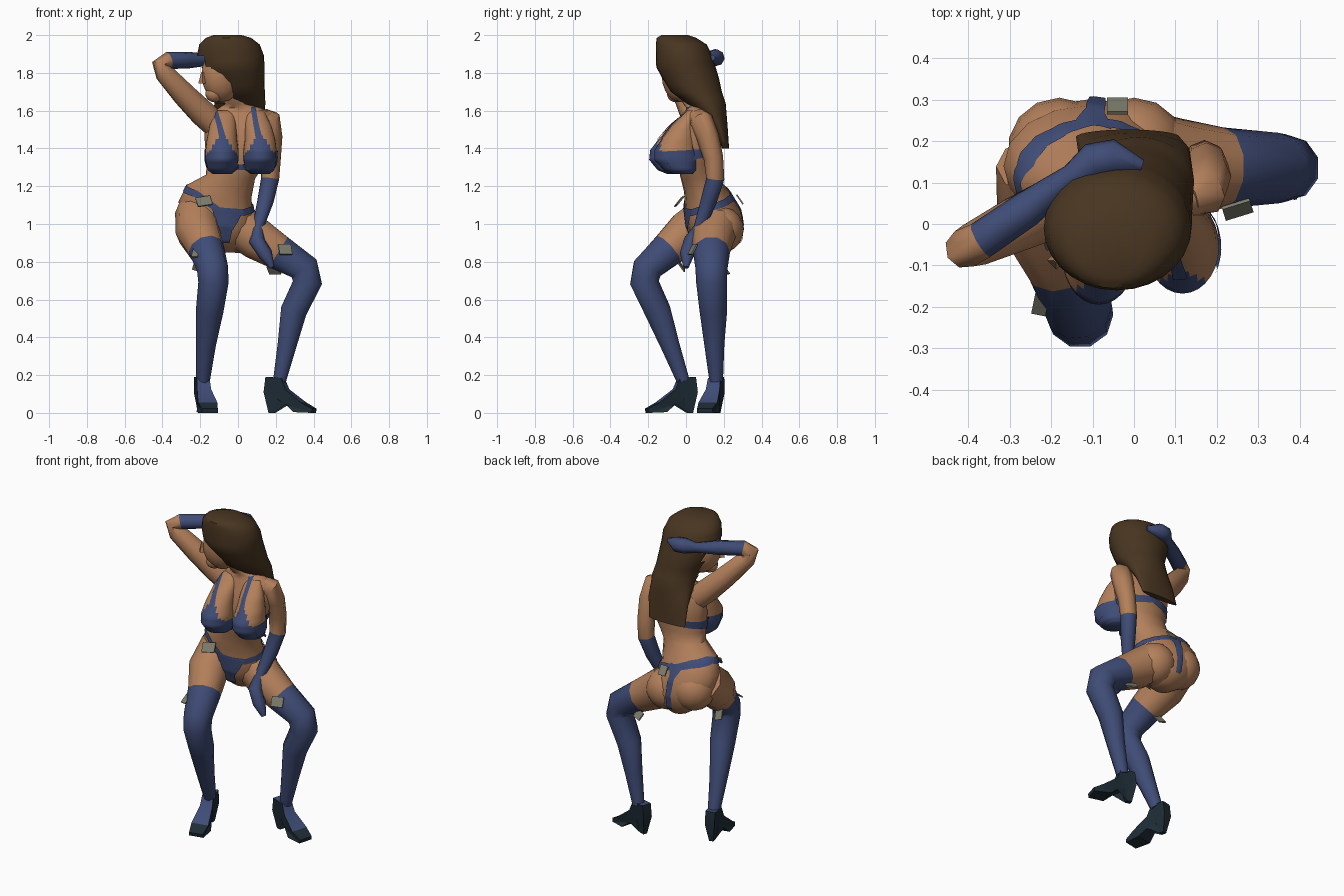
import bpy, bmesh, math
from mathutils import Vector, Matrix
from mathutils.bvhtree import BVHTree

if "Cube" in bpy.data.objects:
    bpy.data.objects.remove(bpy.data.objects["Cube"])


def mat(name, rgb):
    m = bpy.data.materials.new(name)
    m.diffuse_color = (*rgb, 1)
    m.use_nodes = True
    m.node_tree.nodes["Principled BSDF"].inputs["Base Color"].default_value = m.diffuse_color
    return m


SKIN = mat("skin", (0.45, 0.215, 0.105))
BLUE = mat("blue_fabric", (0.050, 0.072, 0.182))
HAIR = mat("brown_hair", (0.066, 0.036, 0.015))
SHOE = mat("dark_shoe", (0.013, 0.025, 0.036))
CLIP = mat("grey_clip", (0.20, 0.20, 0.15))


def finish(name, bm, mats, angle=50):
    bmesh.ops.recalc_face_normals(bm, faces=bm.faces)
    me = bpy.data.meshes.new(name)
    bm.to_mesh(me)
    bm.free()
    for m in mats:
        me.materials.append(m)
    me.shade_smooth()
    me.set_sharp_from_angle(angle=math.radians(angle))
    ob = bpy.data.objects.new(name, me)
    bpy.context.collection.objects.link(ob)
    return ob


def skin_rings(bm, rings, first_blue=99):
    """Bridge rings of points, cap both ends; faces from first_blue on use slot 1."""
    vs = [[bm.verts.new(p) for p in r] for r in rings]
    n = len(vs[0])
    for k in range(len(vs) - 1):
        for i in range(n):
            j = (i + 1) % n
            f = bm.faces.new((vs[k][i], vs[k][j], vs[k + 1][j], vs[k + 1][i]))
            f.material_index = int(k >= first_blue)
    bm.faces.new(vs[0][::-1])
    bm.faces.new(vs[-1]).material_index = int(len(vs) - 1 >= first_blue)


def loft(bm, rows, n, sub=1):
    """Stack of tilted ellipses: z, cx, cy, rx, ry, tilt; sub adds in-between rings."""
    full = []
    for a, b in zip(rows, rows[1:]):
        full += [[p + (q - p) * i / sub for p, q in zip(a, b)] for i in range(sub)]
    full.append(rows[-1])
    ang = [2 * math.pi * i / n for i in range(n)]
    skin_rings(bm, [[(cx + rx * math.cos(q), cy + ry * math.sin(q), z - t * rx * math.cos(q)) for q in ang]
                    for z, cx, cy, rx, ry, t in full])


def tube(name, path, ref, first_blue, n=10):
    """Limb along x, y, z, radius points; blue from ring first_blue on."""
    pts = [Vector(p[:3]) for p in path]
    rings = []
    for k, p in enumerate(pts):
        a, b = pts[max(k - 1, 0)], pts[min(k + 1, len(pts) - 1)]
        t = ((p - a).normalized() + (b - p).normalized()).normalized()
        s = Vector(ref)
        s = (s - t * s.dot(t)).normalized()
        w = t.cross(s)
        rings.append([p + path[k][3] * (s * math.cos(q) + w * math.sin(q))
                      for q in (2 * math.pi * i / n for i in range(n))])
    bm = bmesh.new()
    skin_rings(bm, rings, first_blue)
    return finish(name, bm, [SKIN, BLUE])


def ball(name, c, r, turn=0):
    bm = bmesh.new()
    m = Matrix.Translation(c) @ Matrix.Rotation(turn, 4, 'Z') @ Matrix.Diagonal((*r, 1))
    bmesh.ops.create_uvsphere(bm, u_segments=14, v_segments=10, radius=1, matrix=m)
    return finish(name, bm, [SKIN])


# torso from hips to neck
bm = bmesh.new()
loft(bm, [(0.85, -0.08, 0.17, .06, .06, 0), (0.91, -0.09, 0.165, .14, .125, 0),
          (0.99, -0.10, 0.155, .20, .147, .1), (1.08, -0.115, 0.14, .20, .145, .2),
          (1.17, -0.10, 0.11, .17, .12, .22), (1.25, -0.04, 0.07, .13, .10, .08),
          (1.32, -0.01, 0.055, .155, .10, 0), (1.42, 0, 0.06, .175, .11, 0),
          (1.52, 0.005, 0.065, .185, .095, 0), (1.585, 0.015, 0.065, .17, .07, 0),
          (1.615, 0.01, 0.06, .11, .058, 0), (1.635, -0.01, 0.04, .06, .055, 0),
          (1.72, -0.05, 0.0, .05, .05, 0)], 16)
body = [finish("torso", bm, [SKIN])]

# buttocks
for side, c in (("right", (-0.18, 0.18, 1.01)), ("left", (0.0, 0.18, 0.97))):
    body.append(ball(side + "_buttock", c, (.125, .125, .125)))

# bust sloping down from the collar, with triangle cups
BUST = [(1.265, 0, -.05, .05, .05), (1.285, 0, -.065, .075, .085), (1.34, 0, -.08, .088, .115),
        (1.39, 0, -.078, .088, .112), (1.45, 0, -.055, .08, .09), (1.52, .005, -.02, .07, .065),
        (1.60, .015, .035, .05, .03)]
for side, cx, cy, lean in (("right", -0.085, 0, 1), ("left", 0.117, 0.035, -2)):
    bm = bmesh.new()
    loft(bm, [(z, cx + lean * x, cy * (1 - (z - 1.265) / .335) + y, rx, ry, 0) for z, x, y, rx, ry in BUST], 28, 4)
    for f in bm.faces:
        p = f.calc_center_median()
        f.material_index = int(p.z < 1.47 and abs(p.x - cx) < .72 * (1.48 - p.z))
    body.append(finish(side + "_bust", bm, [SKIN, BLUE]))

# legs with stockings
legs = [tube("right_leg", [
    (-0.215, 0.14, 1.06, .118), (-0.213, 0.01, 0.96, .118), (-0.168, -0.095, 0.865, .097),
    (-0.135, -0.205, 0.765, .083), (-0.130, -0.22, 0.69, .080), (-0.15, -0.15, 0.54, .073),
    (-0.17, -0.085, 0.36, .053), (-0.185, -0.015, 0.17, .036)], (1, 0, 0), 2),
    tube("left_leg", [
    (0.01, 0.16, 0.985, .118), (0.10, 0.14, 0.92, .116), (0.215, 0.135, 0.85, .098),
    (0.35, 0.135, 0.765, .085), (0.368, 0.135, 0.69, .081), (0.295, 0.145, 0.54, .073),
    (0.26, 0.15, 0.36, .053), (0.22, 0.16, 0.17, .036)], (0, 1, 0), 2)]

# arms with long gloves
tube("right_arm", [
    (-0.13, 0.06, 1.53, .07), (-0.18, 0.045, 1.58, .075), (-0.28, 0.0, 1.68, .067),
    (-0.385, -0.05, 1.795, .055), (-0.41, -0.06, 1.845, .048), (-0.37, -0.04, 1.865, .046),
    (-0.26, 0.035, 1.868, .044), (-0.15, 0.115, 1.87, .030), (-0.10, 0.15, 1.88, .046),
    (-0.05, 0.160, 1.88, .045), (0.02, 0.14, 1.88, .015)], (-.5, .86, -.1), 5, 8)
tube("left_arm", [
    (0.13, 0.065, 1.57, .045), (0.165, 0.08, 1.55, .063), (0.175, 0.115, 1.46, .06),
    (0.175, 0.145, 1.35, .052), (0.170, 0.155, 1.24, .048), (0.145, 0.12, 1.12, .043),
    (0.105, 0.07, 0.98, .030), (0.10, 0.03, 0.91, .042), (0.145, 0.005, 0.84, .038),
    (0.18, 0.0, 0.77, .014)], (1, 0, 0), 4, 8)

# head turned to one side, chin and nose
ball("head", (-0.085, -0.03, 1.79), (.115, .095, .145), math.radians(30))
ball("chin", (-0.125, -0.055, 1.69), (.05, .045, .045), math.radians(30))
bm = bmesh.new()
bmesh.ops.create_cone(bm, segments=4, radius1=.022, radius2=.006, depth=.06, cap_ends=True,
                      matrix=Matrix.Translation((-0.188, -0.088, 1.775)))
finish("nose", bm, [SKIN])

# long hair, open around the face
bm = bmesh.new()
loft(bm, [(1.40, -.015, .21, .125, .018, 0), (1.52, .0, .175, .135, .045, 0),
          (1.64, .01, .105, .135, .105, 0), (1.70, .0, .055, .142, .135, 0),
          (1.77, -.02, .025, .16, .15, 0), (1.83, -.035, .0, .175, .157, 0),
          (1.89, -.04, -.01, .178, .15, 0), (1.95, -.045, -.025, .16, .135, 0),
          (1.985, -.05, -.05, .12, .105, 0), (2.0, -.055, -.06, .075, .07, 0)], 28, 2)
gone = []
for f in bm.faces:
    p = f.calc_center_median()
    az = math.degrees(math.atan2(p.y - 0.02, p.x + 0.02)) % 360
    right_edge = 222 + max(0, 1.82 - p.z) * 260
    if 1.58 < p.z < 1.89 and 158 < az < right_edge:
        gone.append(f)
bmesh.ops.delete(bm, geom=gone, context='FACES')
finish("hair", bm, [HAIR])

# shoes: heeled side profile with a width for each point, blue instep
PROFILE = [(0, 0, .013), (.03, 0, .013), (.05, .075, .024), (.10, .045, .036), (.15, .004, .052),
           (.245, 0, .044), (.25, .022, .042), (.19, .055, .052), (.10, .125, .038),
           (.075, .185, .034), (-.012, .19, .030), (-.022, .11, .030)]
for side, heel, toe in (("right", (-0.20, 0.035), (-0.15, -0.20)), ("left", (0.165, 0.17), (0.385, 0.105))):
    d = (Vector(toe) - Vector(heel)).normalized()
    bm = bmesh.new()
    sides = [[bm.verts.new((heel[0] + d.x * u - s * d.y * w, heel[1] + d.y * u + s * d.x * w, z))
              for u, z, w in PROFILE] for s in (-1, 1)]
    n = len(PROFILE)
    for i in range(n):
        j = (i + 1) % n
        f = bm.faces.new((sides[0][i], sides[0][j], sides[1][j], sides[1][i]))
        f.material_index = int(i in (7, 8, 9))
    caps = [bm.faces.new(sides[0][::-1]), bm.faces.new(sides[1])]
    bmesh.ops.triangulate(bm, faces=caps)
    finish(side + "_shoe", bm, [SHOE, BLUE], 30)


def surface(obs):
    verts, polys = [], []
    for ob in obs:
        base = len(verts)
        verts += [v.co.copy() for v in ob.data.vertices]
        polys += [[base + i for i in p.vertices] for p in ob.data.polygons]
    return BVHTree.FromPolygons(verts, polys)


# surfaces used to lay the straps on
TRUNK, WHOLE = surface(body), surface(body + legs)


def around(cx, cy):
    """Place (arc length, z) on the body, seen inward to a vertical axis."""
    def place(u, z):
        d = Vector((math.cos(u / 0.17), math.sin(u / 0.17), 0))
        return Vector((cx, cy, z)) + d, -d
    return place


def front(u, z):
    return Vector((u, -1, z)), Vector((0, 1, 0))


def ribbon(name, place, pts, tree=TRUNK, lift=.007, steps=8, across=4):
    """Cloth strip through (u, z, half width) points, wrapped on the body."""
    path = []
    for a, b in zip(pts, pts[1:]):
        path += [Vector(a).lerp(Vector(b), i / steps) for i in range(steps)]
    path.append(Vector(pts[-1]))
    bm = bmesh.new()
    rows = []
    for k, p in enumerate(path):
        t = path[min(k + 1, len(path) - 1)] - path[max(k - 1, 0)]
        side = Vector((-t.y, t.x)).normalized()
        row = []
        for i in range(across + 1):
            o = side * p.z * (2 * i / across - 1)
            org, d = place(p.x + o.x, p.y + o.y)
            hit = tree.ray_cast(org, d, 1.4)[0]
            row.append(bm.verts.new(hit - d * lift) if hit else None)
        rows.append(row)
    for r, s in zip(rows, rows[1:]):
        for i in range(across):
            q = (r[i], r[i + 1], s[i + 1], s[i])
            if None not in q:
                bm.faces.new(q)
    finish(name, bm, [BLUE])


def arc(deg):
    return math.radians(deg) * 0.17


# briefs: waistband, front panel, back panel
hips = around(-0.10, 0.14)
ribbon("waistband", hips, [(arc(a), z, .018) for a, z in
                           ((-90, 1.07), (-40, 1.06), (0, 1.09), (45, 1.13), (90, 1.15),
                            (135, 1.18), (180, 1.20), (225, 1.16), (270, 1.07))], WHOLE)
ribbon("briefs_front", front, [(-0.055, 1.08, .085), (-0.06, 1.03, .065), (-0.07, 0.97, .04),
                               (-0.07, 0.90, .025)], TRUNK, .012)
ribbon("briefs_back", hips, [(arc(88), 1.16, .075), (arc(87), 1.10, .028), (arc(86), 1.0, .02), (arc(86), 0.90, .02)])

# top: shoulder straps, back band and centre link
ribbon("right_strap", front, [(-0.08, 1.45, .018), (-0.10, 1.53, .014), (-0.125, 1.61, .013)])
ribbon("left_strap", front, [(0.112, 1.45, .018), (0.095, 1.53, .014), (0.08, 1.62, .013)])
ribbon("back_band", around(0, 0.06), [(arc(-40), 1.34, .045), (arc(0), 1.37, .025), (arc(90), 1.40, .018),
                                     (arc(180), 1.37, .025), (arc(220), 1.34, .045)])
ribbon("centre_link", front, [(-0.03, 1.30, .014), (0.06, 1.30, .014)])

# garter clips: small thin plates
CLIPS = [((-0.18, -0.035, 1.12), (.08, .008, .06), (-.7, -.15, .2)),
         ((-0.04, 0.285, 1.13), (.05, .008, .06), (.6, 0, 0)),
         ((-0.222, -0.175, 0.86), (.035, .008, .11), (-.9, 0, -.2)),
         ((0.25, 0.035, 0.865), (.07, .008, .06), (-.5, 0, .3)),
         ((-0.21, -0.03, 0.785), (.05, .008, .08), (.6, .3, 0)),
         ((0.19, 0.20, 0.755), (.07, .008, .05), (.7, 0, -.5))]
for i, (c, s, r) in enumerate(CLIPS):
    bm = bmesh.new()
    rot = Matrix.Rotation(r[2], 4, 'Z') @ Matrix.Rotation(r[1], 4, 'Y') @ Matrix.Rotation(r[0], 4, 'X')
    bmesh.ops.create_cube(bm, size=1, matrix=Matrix.Translation(c) @ rot @ Matrix.Diagonal((*s, 1)))
    finish(f"garter_clip_{i + 1}", bm, [CLIP], 30)
